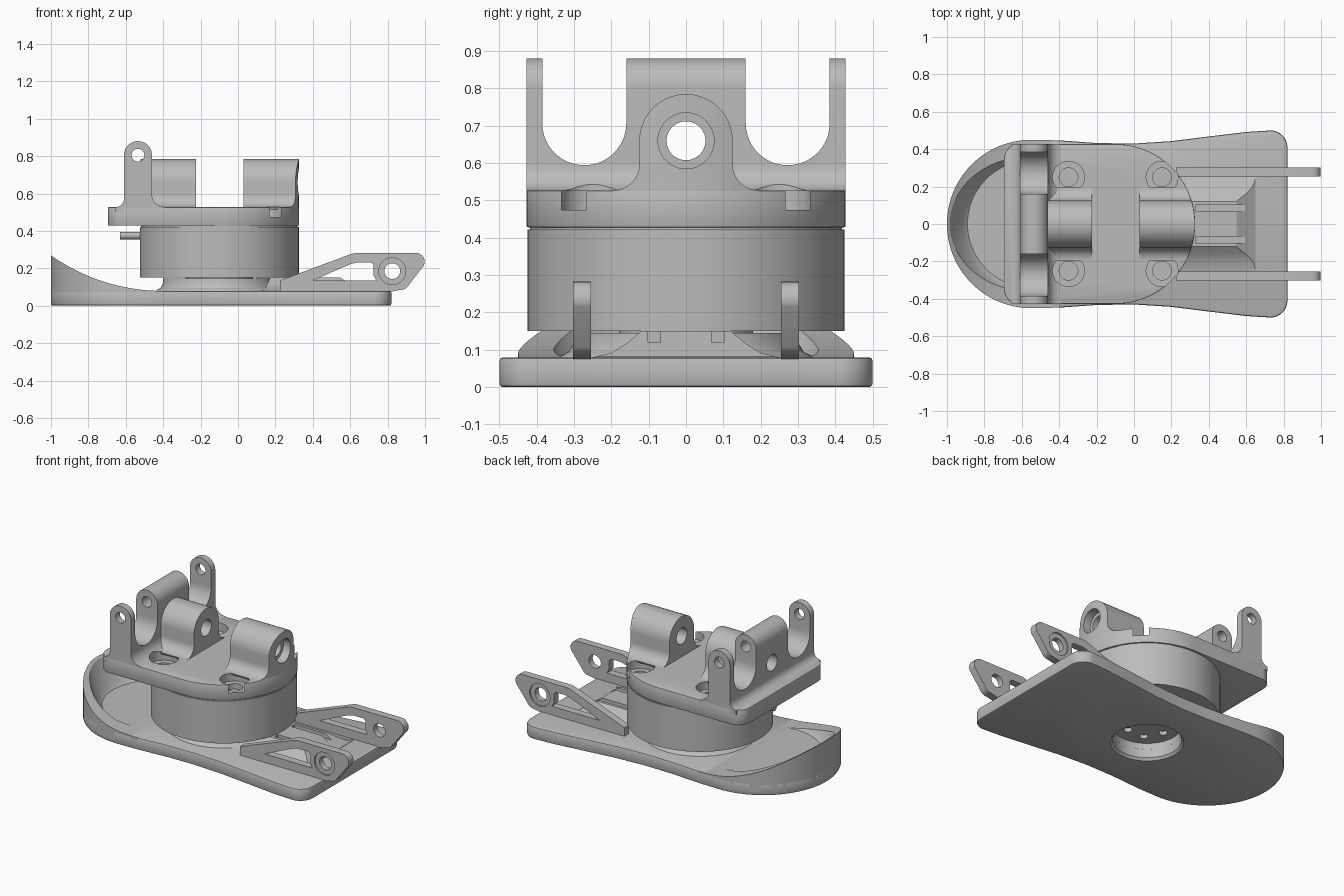
import bpy, bmesh
from math import sin, cos, radians, pi

if "Cube" in bpy.data.objects:
    bpy.data.objects.remove(bpy.data.objects["Cube"])

grey = bpy.data.materials.new("machined grey")
grey.use_nodes = True
grey.diffuse_color = (0.5, 0.5, 0.5, 1)
grey.node_tree.nodes["Principled BSDF"].inputs["Base Color"].default_value = (0.5, 0.5, 0.5, 1)
parts = []


def arc(cx, cy, r, start, end, n=16):
    steps = [radians(start + (end - start) * i / n) for i in range(n + 1)]
    return [(cx + r * cos(a), cy + r * sin(a)) for a in steps]


def circle(cx, cy, r, n=48):
    return arc(cx, cy, r, 0, 360, n)[:-1]


def mirrored(half):
    """Close a half profile by reflecting its second half across the first axis."""
    return half + [(-u, v) for u, v in reversed(half)]


def from_bmesh(name, bm):
    bmesh.ops.recalc_face_normals(bm, faces=bm.faces)
    mesh = bpy.data.meshes.new(name)
    bm.to_mesh(mesh)
    bm.free()
    mesh.materials.append(grey)
    ob = bpy.data.objects.new(name, mesh)
    bpy.context.collection.objects.link(ob)
    return ob


def prism(name, pts, axis, a, b):
    """Extrude a flat outline along an axis from a to b."""
    place = {"x": lambda u, v, w: (w, u, v),
             "y": lambda u, v, w: (u, w, v),
             "z": lambda u, v, w: (u, v, w)}[axis]
    bm = bmesh.new()
    low = [bm.verts.new(place(u, v, a)) for u, v in pts]
    high = [bm.verts.new(place(u, v, b)) for u, v in pts]
    bm.faces.new(low)
    bm.faces.new(high)
    for i in range(len(pts)):
        j = (i + 1) % len(pts)
        bm.faces.new((low[i], low[j], high[j], high[i]))
    return from_bmesh(name, bm)


def lathe(name, profile, cx, n=96):
    """Solid of revolution about a vertical axis, profile as (radius, z)."""
    bm = bmesh.new()
    rings = [[bm.verts.new((x, y, z)) for x, y in circle(cx, 0, r, n)] for r, z in profile]
    bm.faces.new(rings[0])
    bm.faces.new(rings[-1])
    for p, q in zip(rings, rings[1:]):
        for i in range(n):
            j = (i + 1) % n
            bm.faces.new((p[i], p[j], q[j], q[i]))
    return from_bmesh(name, bm)


def apply(ob, mod):
    bpy.context.view_layer.objects.active = ob
    bpy.ops.object.modifier_apply(modifier=mod.name)


def cut(ob, *cutters, operation="DIFFERENCE"):
    for c in cutters:
        mod = ob.modifiers.new("cut", "BOOLEAN")
        mod.operation, mod.solver, mod.object = operation, "EXACT", c
        apply(ob, mod)
        bpy.data.objects.remove(c)


def bevel(ob, width):
    mod = ob.modifiers.new("bevel", "BEVEL")
    mod.width, mod.segments, mod.limit_method = width, 2, "ANGLE"
    mod.angle_limit = radians(50)
    apply(ob, mod)


def keep(ob):
    parts.append(ob)
    return ob


def drill(axis, u, v, r, a, b):
    return prism("cutter", circle(u, v, r), axis, a, b)


AXIS = -0.1  # centre of the round drum

# Foot plate with a round heel and a wide toe
heel = arc(-0.55, 0, 0.45, 180, 90, 32)
side = [(-0.4, 0.447), (-0.2, 0.433), (0, 0.43), (0.2, 0.443), (0.4, 0.468), (0.6, 0.492)]
half = heel + side + arc(0.73, 0.41, 0.09, 90, 0)
outline = half + [(x, -y) for x, y in reversed(half[1:])]
sole = keep(prism("foot_plate", outline, "z", 0, 0.08))
bevel(sole, 0.01)
cut(sole, lathe("cutter", [(0.23, -0.02), (0.2, 0.015), (0.2, 0.1)], AXIS))

# Raised heel wall: swept top curve with a dished inside
rim = heel + side[:1]
wall = keep(prism("heel_wall", rim + [(x, -y) for x, y in reversed(rim[1:])], "z", 0.02, 0.35))
sweep = [(-1.2, 0.5)] + arc(-0.4, 1.12, 1.041, 225, 270, 40) + [(0, 0.079), (0, 0.5)]
cut(wall, prism("cutter", sweep, "y", -1, 1),
    lathe("cutter", [(0.34, 0.083), (0.36, 0.1), (0.445, 0.28), (0.46, 0.5)], -0.55))

# Flared pedestal with bolt holes underneath
pedestal = keep(lathe("pedestal", [(0.345, 0.07), (0.335, 0.085), (0.315, 0.095),
                                   (0.303, 0.115), (0.3, 0.145)], AXIS))
cut(pedestal, drill("z", AXIS, 0, 0.2, -0.1, 0.11))
for i in range(6):
    a = i * pi / 3
    cut(pedestal, drill("z", AXIS + 0.12 * cos(a), 0.12 * sin(a), 0.025, 0, 0.135))
keep(lathe("pedestal_neck", [(0.18, 0.14), (0.18, 0.16)], AXIS))

# Toe fairing with two slots
fairing = keep(prism("toe_fairing", mirrored([(0.25, 0.07), (0.25, 0.08), (0.2, 0.092),
                                              (0.16, 0.117), (0.12, 0.15)]), "x", 0.1, 0.65))
slope = [(0.54, 0.155), (0.65, 0.082), (0.7, 0.082), (0.7, 0.3), (0.54, 0.3)]
cut(fairing, prism("cutter", slope, "y", -1, 1))
for s in (-1, 1):
    slot = [(s * 0.085 + d, z) for d, z in ((-0.017, 0.12), (0.017, 0.12), (0.017, 0.3), (-0.017, 0.3))]
    cut(fairing, prism("cutter", slot, "x", 0.33, 0.62))

# Pair of toe brackets
bracket_pts = ([(0.225, 0.075), (0.225, 0.135), (0.6, 0.275), (0.63, 0.283)]
               + arc(0.95, 0.235, 0.048, 90, -25, 8) + arc(0.87, 0.135, 0.05, -25, -90, 6) + [(0.82, 0.075)])
window = [(0.4, 0.135), (0.6, 0.222), (0.64, 0.232), (0.71, 0.232),
          (0.725, 0.22), (0.725, 0.16), (0.74, 0.135)]
for s, label in ((-1, "right"), (1, "left")):
    br = keep(prism(label + "_toe_bracket", bracket_pts, "y", s * 0.255, s * 0.303))
    cut(br, prism("cutter", window, "y", -1, 1), drill("y", 0.825, 0.185, 0.042, -1, 1),
        drill("y", 0.825, 0.185, 0.072, s * 0.293, s * 0.4))

# Drum, seam and side pin
keep(lathe("drum", [(0.425, 0.15), (0.425, 0.422)], AXIS))
keep(lathe("drum_seam", [(0.418, 0.42), (0.418, 0.43)], AXIS))
keep(prism("side_pin", circle(0, 0.375, 0.02, 24), "x", -0.63, -0.5))

# Top plate: half round, half square with rounded corners
plate_half = arc(AXIS, 0, 0.427, 0, 90, 40) + arc(-0.615, 0.347, 0.08, 90, 180)
plate = keep(prism("top_plate", plate_half + [(x, -y) for x, y in reversed(plate_half[1:])], "z", 0.428, 0.527))
bevel(plate, 0.004)

# Rear hinge: one profile, split into a centre lug and two arms
hinge_pts = ([(-0.39, 0.5)] + arc(-0.39, 0.597, 0.07, 270, 180) + arc(-0.535, 0.805, 0.075, 0, 180, 24)
             + arc(-0.655, 0.572, 0.045, 0, -90) + [(-0.655, 0.5)])
hinge = keep(prism("rear_hinge", hinge_pts, "y", -0.427, 0.427))
for s in (-1, 1):
    u_shape = arc(s * 0.2725, 0.707, 0.1125, 180, 360, 32) + [(s * 0.2725 + 0.1125, 1), (s * 0.2725 - 0.1125, 1)]
    cut(hinge, prism("cutter", u_shape, "x", -1, 0))
cut(hinge, drill("y", -0.535, 0.805, 0.034, -1, 1), drill("x", 0, 0.66, 0.052, -1, 0))

# Counterbored bolt seats in the plate
for x in (-0.35, 0.15):
    for y in (-0.25, 0.25):
        cut(plate, drill("z", x, y, 0.085, 0.475, 0.7), drill("z", x, y, 0.05, 0.44, 0.6))
        if x < 0:
            cut(hinge, drill("z", x, y, 0.085, 0.475, 0.7))

# Two lugs along the long axis
lug_half = [(0.19, 0.515)] + arc(0.195, 0.597, 0.07, 270, 180) + arc(0, 0.66, 0.125, 0, 85, 20)
for label, a, b in (("front", 0.03, 0.4), ("middle", -0.52, -0.225)):
    lug = keep(prism(label + "_lug", mirrored(lug_half), "x", a, b))
    if label == "front":
        cut(lug, lathe("cutter", [(0.426, 0.3), (0.426, 1)], AXIS), operation="INTERSECT")
        cut(lug, drill("x", 0, 0.66, 0.075, 0.27, 1))
    cut(lug, drill("x", 0, 0.66, 0.052, -1, 1))

# Smooth shading with sharp edges kept
bpy.ops.object.select_all(action="DESELECT")
for ob in parts:
    ob.select_set(True)
bpy.context.view_layer.objects.active = parts[0]
bpy.ops.object.shade_smooth_by_angle(angle=radians(30))
